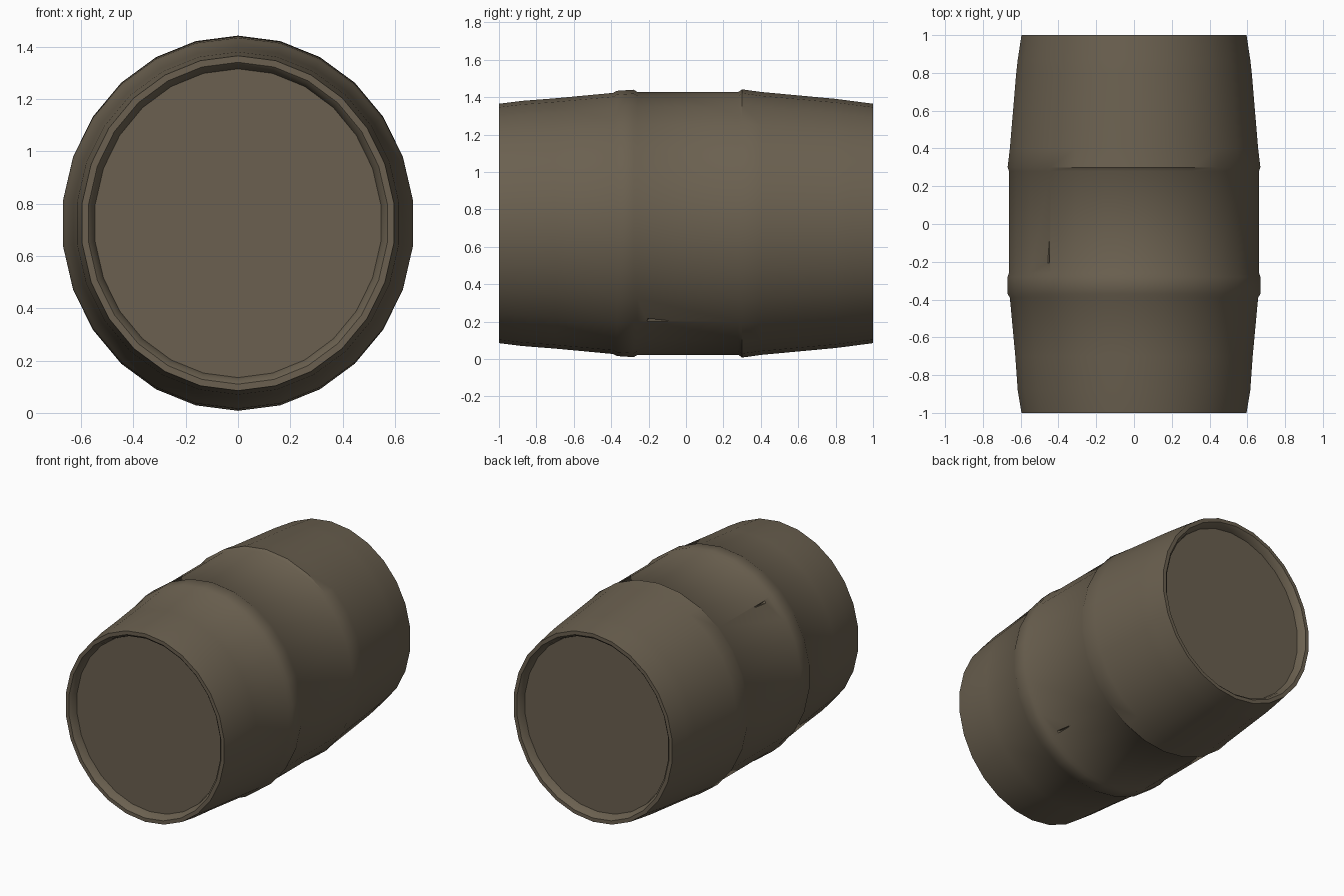
import bpy, bmesh, math
from mathutils import Vector

cube = bpy.data.objects.get("Cube")
if cube:
    bpy.data.objects.remove(cube, do_unlink=True)

SIDES = 26
MID_Z = 0.725

wood = bpy.data.materials.new("weathered_brown")
wood.use_nodes = True
colour = (0.145, 0.117, 0.079, 1)
wood.diffuse_color = colour
bsdf = wood.node_tree.nodes["Principled BSDF"]
bsdf.inputs["Base Color"].default_value = colour
bsdf.inputs["Roughness"].default_value = 0.9


def make_object(name, bm):
    bmesh.ops.recalc_face_normals(bm, faces=bm.faces)
    mesh = bpy.data.meshes.new(name)
    bm.to_mesh(mesh)
    bm.free()
    mesh.materials.append(wood)
    obj = bpy.data.objects.new(name, mesh)
    bpy.context.collection.objects.link(obj)
    return obj


# Barrel body: (y, half width, half height) rings, recessed lid to recessed lid
lid_front = [(-0.95, 0.55, 0.59), (-0.985, 0.56, 0.60), (-1, 0.575, 0.615)]
staves = [(-1, 0.60, 0.64), (-0.88, 0.62, 0.655), (-0.7, 0.633, 0.669),
          (-0.39, 0.662, 0.698), (-0.37, 0.674, 0.709), (-0.28, 0.674, 0.715),
          (-0.26, 0.667, 0.703), (0.28, 0.667, 0.703), (0.30, 0.674, 0.717),
          (0.40, 0.662, 0.703), (0.8, 0.628, 0.666), (0.87, 0.62, 0.657),
          (1, 0.60, 0.64)]
lid_back = [(-y, w, h) for y, w, h in reversed(lid_front)]

bm = bmesh.new()
rings = []
for y, w, h in lid_front + staves + lid_back:
    rings.append([bm.verts.new((w * math.sin(a), y, MID_Z + h * math.cos(a)))
                  for a in (math.tau * i / SIDES for i in range(SIDES))])
for a, b in zip(rings, rings[1:]):
    for i in range(SIDES):
        j = (i + 1) % SIDES
        bm.faces.new((a[i], a[j], b[j], b[i]))
bm.faces.new(rings[0])
bm.faces.new(rings[-1])
barrel = make_object("barrel", bm)

# Two worn notches on opposite flanks, cut by slim tapered wedges
for name, side in (("lower_notch_cutter", 1), ("upper_notch_cutter", -1)):
    bm = bmesh.new()
    out = Vector((0.64 * side, 0, -0.77 * side))
    up = Vector((0.77 * side, 0, 0.64 * side))
    base = Vector((0.445 * side, 0, MID_Z - 0.52 * side))
    points = [(-0.24, 0.05, 0.05), (-0.24, 0.05, 0.0), (-0.19, -0.025, 0.0),
              (0.09, 0.05, 0.0), (0.09, 0.05, 0.012)]
    for y, depth, lift in points:
        bm.verts.new(base + out * depth + up * lift + Vector((0, y, 0)))
    bmesh.ops.convex_hull(bm, input=bm.verts)
    cutter = make_object(name, bm)
    cutter.hide_render = True
    cutter.hide_set(True)
    cut = barrel.modifiers.new(name, "BOOLEAN")
    cut.operation = "DIFFERENCE"
    cut.solver = "EXACT"
    cut.object = cutter

bpy.ops.object.select_all(action="DESELECT")
bpy.context.view_layer.objects.active = barrel
barrel.select_set(True)
bpy.ops.object.shade_smooth_by_angle(angle=math.radians(35))
